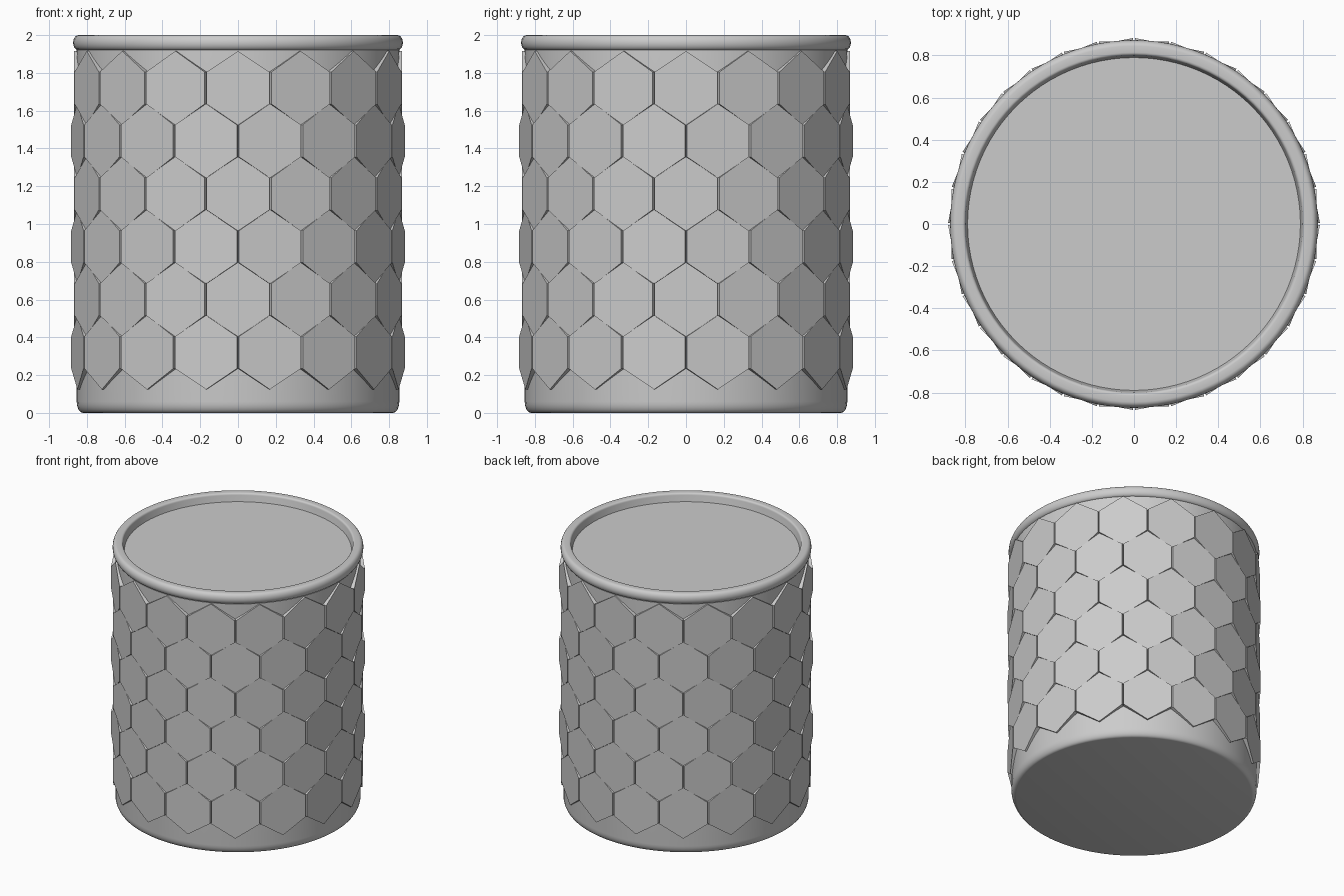
import bpy, bmesh, math
from mathutils import Matrix, Vector

cube = bpy.data.objects.get("Cube")
if cube:
    bpy.data.objects.remove(cube, do_unlink=True)

GREY = (0.6, 0.6, 0.6, 1.0)
grey = bpy.data.materials.new("plain grey")
grey.use_nodes = True
grey.diffuse_color = GREY
grey.node_tree.nodes["Principled BSDF"].inputs["Base Color"].default_value = GREY


def finish(bm, name, angle):
    bmesh.ops.remove_doubles(bm, verts=bm.verts, dist=0.0001)
    bmesh.ops.recalc_face_normals(bm, faces=bm.faces)
    mesh = bpy.data.meshes.new(name)
    bm.to_mesh(mesh)
    bm.free()
    obj = bpy.data.objects.new(name, mesh)
    mesh.materials.append(grey)
    bpy.context.collection.objects.link(obj)
    bpy.ops.object.select_all(action='DESELECT')
    obj.select_set(True)
    bpy.context.view_layer.objects.active = obj
    bpy.ops.object.shade_smooth_by_angle(angle=math.radians(angle))
    return obj


def arc(r, z, rx, rz, start, end, steps=6):
    """Points of a quarter or half round in the (radius, height) plane."""
    angles = [math.radians(start + (end - start) * i / steps) for i in range(steps + 1)]
    return [(r + rx * math.cos(a), z + rz * math.sin(a)) for a in angles]


def lathe(name, profile, segments=96):
    bm = bmesh.new()
    verts = [bm.verts.new((r, 0, z)) for r, z in profile]
    edges = [bm.edges.new(pair) for pair in zip(verts, verts[1:])]
    bmesh.ops.spin(bm, geom=verts + edges, cent=(0, 0, 0), axis=(0, 0, 1),
                   angle=math.tau, steps=segments, use_duplicate=False)
    return finish(bm, name, 40)


# Round body with softened foot, rolled rim and sunken lid
foot = arc(0.82, 0.06, 0.034, 0.06, -90, 0)
rim = arc(0.845, 1.96, 0.028, 0.04, -90, 90, 10)
rim_inside = arc(0.815, 1.985, 0.015, 0.015, 90, 180, 4)
lathe("body", [(0, 0)] + foot + [(0.854, 1.92)] + rim + rim_inside
      + [(0.79, 1.94), (0, 1.94)])

# Flat hexagon tiles in six staggered rows
COUNT, ROWS = 16, 6
FACE, BACK = 0.867, 0.83
HALF_WIDTH, TIP, SHOULDER = 0.167, 0.196, 0.085
outline = [(0, -TIP), (HALF_WIDTH, -SHOULDER), (HALF_WIDTH, SHOULDER),
           (0, TIP), (-HALF_WIDTH, SHOULDER), (-HALF_WIDTH, -SHOULDER)]

bm = bmesh.new()
for row in range(ROWS):
    height = 0.32 + 0.28 * row
    for i in range(COUNT):
        turn = Matrix.Rotation(math.tau * (i + 0.5 * (row % 2 == 0)) / COUNT, 3, 'Z')
        front, back = [[bm.verts.new(turn @ Vector((x, -depth, height + z)))
                        for x, z in outline] for depth in (FACE, BACK)]
        bm.faces.new(front)
        bm.faces.new(back[::-1])
        for k in range(6):
            n = (k + 1) % 6
            bm.faces.new((front[k], back[k], back[n], front[n]))
finish(bm, "hexagon_tiles", 30)
